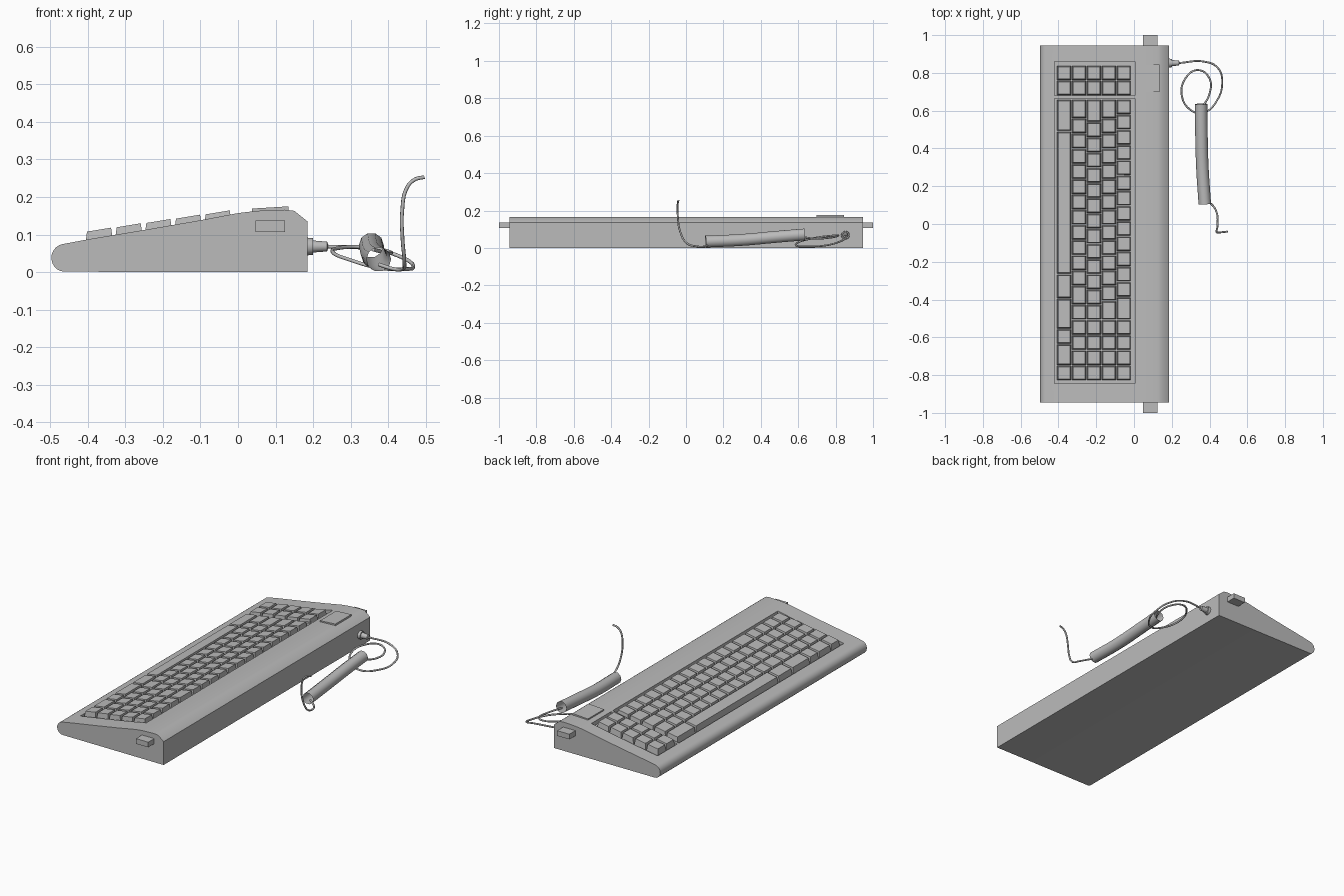
import bpy, bmesh, math
from mathutils import Vector

if "Cube" in bpy.data.objects:
    bpy.data.objects.remove(bpy.data.objects["Cube"], do_unlink=True)

grey = bpy.data.materials.new("plain_grey")
grey.use_nodes = True
colour = (0.5, 0.5, 0.5, 1)
grey.diffuse_color = colour
grey.node_tree.nodes["Principled BSDF"].inputs["Base Color"].default_value = colour


def finish(name, bm, smooth=False):
    bmesh.ops.recalc_face_normals(bm, faces=bm.faces)
    mesh = bpy.data.meshes.new(name)
    bm.to_mesh(mesh)
    bm.free()
    mesh.materials.append(grey)
    ob = bpy.data.objects.new(name, mesh)
    bpy.context.collection.objects.link(ob)
    if smooth:
        select(ob)
        bpy.ops.object.shade_smooth_by_angle(angle=math.radians(32))
    return ob


def select(ob):
    bpy.ops.object.select_all(action="DESELECT")
    ob.select_set(True)
    bpy.context.view_layer.objects.active = ob


def prism(name, profile, y0, y1, smooth=False):
    """Extrude an x-z outline along y."""
    bm = bmesh.new()
    face = bm.faces.new([bm.verts.new((x, y0, z)) for x, z in profile])
    out = bmesh.ops.extrude_face_region(bm, geom=[face])
    moved = [v for v in out["geom"] if isinstance(v, bmesh.types.BMVert)]
    bmesh.ops.translate(bm, verts=moved, vec=(0, y1 - y0, 0))
    return finish(name, bm, smooth)


def box(name, x0, x1, y0, y1, z0, z1):
    return prism(name, [(x0, z0), (x1, z0), (x1, z1), (x0, z1)], y0, y1)


def cable(name, points, radius, sides=2, caps=True):
    cu = bpy.data.curves.new(name, "CURVE")
    cu.dimensions = "3D"
    cu.bevel_depth, cu.bevel_resolution = radius, sides
    cu.resolution_u = 6
    cu.use_fill_caps = caps
    sp = cu.splines.new("BEZIER")
    sp.bezier_points.add(len(points) - 1)
    for bp, p in zip(sp.bezier_points, points):
        bp.co = p
        bp.handle_left_type = bp.handle_right_type = "AUTO"
    cu.materials.append(grey)
    ob = bpy.data.objects.new(name, cu)
    bpy.context.collection.objects.link(ob)
    select(ob)
    bpy.ops.object.convert(target="MESH")
    bpy.ops.object.shade_smooth_by_angle(angle=math.radians(50))
    return bpy.context.object


# Wedge case with a rounded front lip and a chamfered back edge
lip = [(-0.461 + 0.036 * math.cos(a), 0.038 + 0.037 * math.sin(a))
       for a in [math.radians(100 + 17 * i) for i in range(11)]]
lip = [(x, max(z, 0)) for x, z in lip]
deck = [(0.185, 0), (0.185, 0.135), (0.15, 0.163), (0.125, 0.166), (0.05, 0.163),
        (0, 0.157), (-0.1, 0.138), (-0.25, 0.112), (-0.4, 0.087)]
case = prism("case", deck + lip, -0.945, 0.945, True)

# Sunken wells for the two key groups
for y0, y1 in ((-0.845, 0.665), (0.68, 0.86)):
    cutter = prism("well_cutter", [(-0.42, 0.066), (0.004, 0.134), (0.004, 0.3), (-0.42, 0.3)], y0, y1)
    cutter.hide_render = True
    mod = case.modifiers.new("well", "BOOLEAN")
    mod.operation, mod.solver, mod.object = "DIFFERENCE", "EXACT", cutter
    select(case)
    bpy.ops.object.modifier_apply(modifier=mod.name)
    bpy.data.objects.remove(cutter, do_unlink=True)

# Keys: tapered caps, tilted with the deck
UNIT, SLOPE = 0.0805, 0.165


def add_key(bm, row, y_mid, width):
    x_mid, top = -0.37 + 0.079 * row, 0.113 + 0.0115 * row
    rings = []
    for half_x, inset, drop in ((0.037, 0.003, 0.036), (0.032, 0.008, 0)):
        half_y = width / 2 - inset
        rings.append([bm.verts.new((x_mid + sx * half_x, y_mid + sy * half_y,
                                    top - drop + sx * half_x * SLOPE))
                      for sx, sy in ((-1, -1), (1, -1), (1, 1), (-1, 1))])
    low, high = rings
    bm.faces.new(high)
    bm.faces.new(low[::-1])
    for i in range(4):
        j = (i + 1) % 4
        bm.faces.new((low[i], low[j], high[j], high[i]))


pad = [1] * 4
rows = [
    [2.1, 9.4, 1.6, 2, 1, 1.4, 1],
    [1.25] + [1] * 11 + [1.25, 1] + pad,
    [1.5] + [1] * 12 + [1] + pad,
    [1.25] + [1] * 12 + [1.25] + pad,
    [1] * 13 + [1.5] + pad,
]
bm = bmesh.new()
for row, widths in enumerate(rows):
    y = 0.66
    for w in widths:
        add_key(bm, row, y - w * UNIT / 2, w * UNIT)
        y -= w * UNIT
finish("main_keys", bm)

bm = bmesh.new()
for row in range(5):
    for y in (0.80, 0.72):
        add_key(bm, row, y, UNIT)
finish("function_keys", bm)

# Raised plate on the deck and the side lugs
prism("deck_plate", [(0.037, 0.158), (0.135, 0.16), (0.135, 0.175), (0.037, 0.169)], 0.698, 0.845)
for side, name in ((1, "rear_lug"), (-1, "front_lug")):
    y0, y1 = sorted((side * 0.94, side * 1.0))
    box(name, 0.047, 0.125, y0, y1, 0.107, 0.137)

# Strain relief where the cable leaves the case
bm = bmesh.new()
rings = []
for x, r in ((0.18, 0.024), (0.2, 0.022), (0.2, 0.016), (0.237, 0.013), (0.24, 0.006)):
    rings.append([bm.verts.new((x, 0.852 + r * math.cos(a), 0.068 + r * math.sin(a)))
                  for a in [math.tau * i / 12 for i in range(12)]])
for a, b in zip(rings, rings[1:]):
    for i in range(12):
        j = (i + 1) % 12
        bm.faces.new((a[i], a[j], b[j], b[i]))
bm.faces.new(rings[0])
bm.faces.new(rings[-1])
finish("strain_relief", bm, True)

# Looped cable, coiled section sleeve and the raised tail
cable("looped_cable", [
    (0.235, 0.852, 0.068), (0.37, 0.86, 0.06), (0.445, 0.825, 0.035), (0.467, 0.75, 0.014),
    (0.44, 0.655, 0.008), (0.37, 0.59, 0.012), (0.305, 0.6, 0.03), (0.253, 0.68, 0.052),
    (0.275, 0.775, 0.065), (0.34, 0.815, 0.066), (0.4, 0.77, 0.055), (0.4, 0.69, 0.05),
    (0.36, 0.615, 0.06)], 0.005)
cable("coil_sleeve", [
    (0.355, 0.635, 0.072), (0.357, 0.48, 0.059), (0.362, 0.3, 0.043), (0.375, 0.105, 0.034)],
    0.033, 3, False)
cable("cable_tail", [
    (0.375, 0.125, 0.02), (0.415, 0.1, 0.008), (0.438, 0.06, 0.008), (0.443, 0.005, 0.025),
    (0.438, -0.032, 0.09), (0.437, -0.043, 0.16), (0.45, -0.045, 0.225), (0.47, -0.043, 0.246),
    (0.496, -0.04, 0.253)], 0.005)
